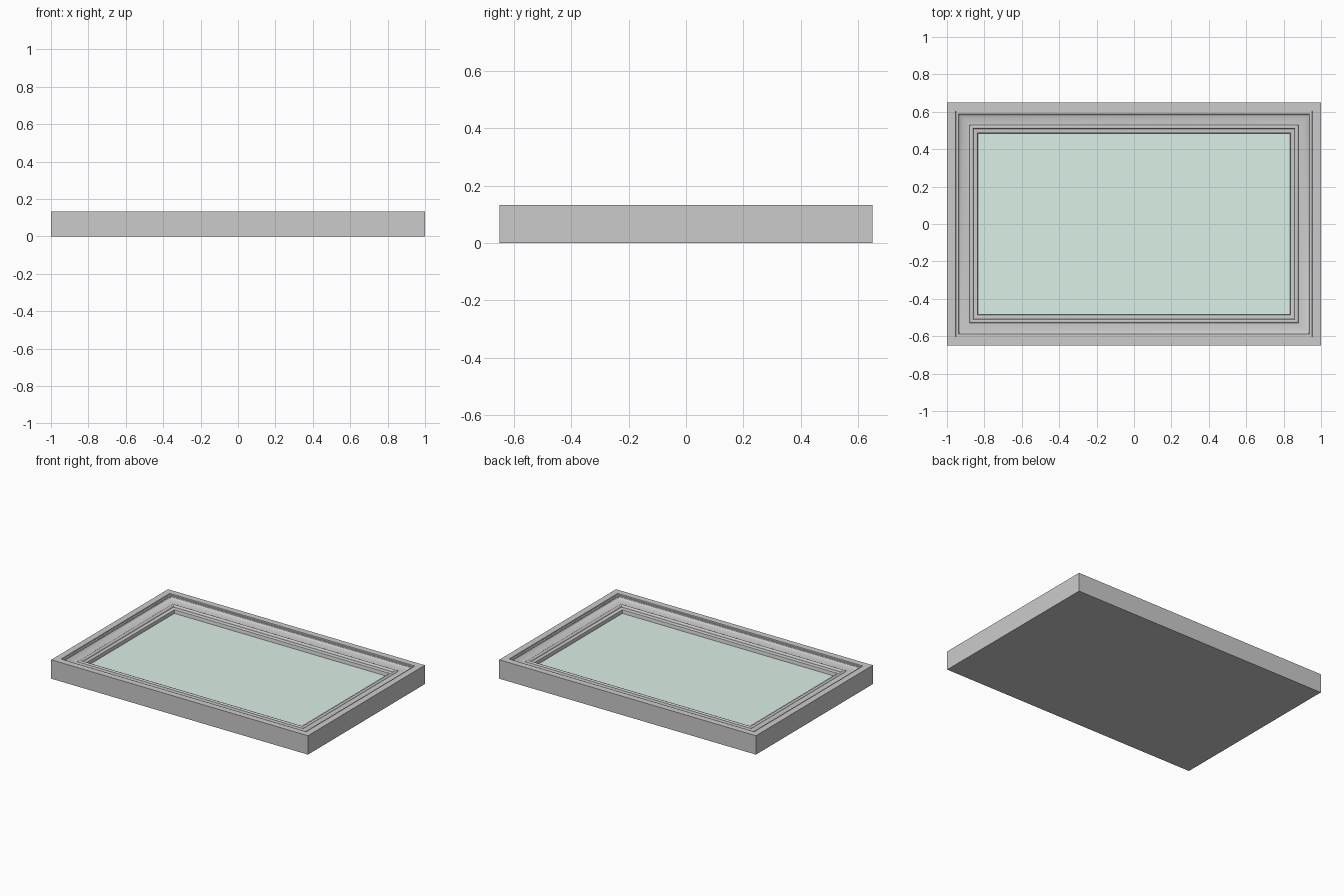
import bpy, bmesh, math

if "Cube" in bpy.data.objects:
    bpy.data.objects.remove(bpy.data.objects["Cube"])

HX, HY = 1.0, 0.65      # outer half sizes
BACK = 0.005            # backing thickness


def finish(bm, name):
    bmesh.ops.recalc_face_normals(bm, faces=bm.faces)
    mesh = bpy.data.meshes.new(name)
    bm.to_mesh(mesh)
    bm.free()
    ob = bpy.data.objects.new(name, mesh)
    bpy.context.collection.objects.link(ob)
    return ob


def slab(name, hx, hy, z0, z1):
    bm = bmesh.new()
    bmesh.ops.create_cube(bm, size=1)
    bmesh.ops.scale(bm, vec=(2 * hx, 2 * hy, z1 - z0), verts=bm.verts)
    bmesh.ops.translate(bm, vec=(0, 0, (z0 + z1) / 2), verts=bm.verts)
    return finish(bm, name)


def arc(cd, cz, rd, rz, a0, a1, n=8):
    return [(cd + rd * math.cos(math.radians(a0 + (a1 - a0) * i / n)),
             cz + rz * math.sin(math.radians(a0 + (a1 - a0) * i / n)))
            for i in range(n + 1)]


# Moulding profile as (inset from outer edge, height)
profile = [(0, BACK), (0, 0.133), (0.045, 0.133), (0.047, 0.126), (0.058, 0.126), (0.06, 0.122)]
profile += arc(0.118, 0.122, 0.056, 0.017, 180, 270)       # cove
profile += arc(0.131, 0.105, 0.010, 0.007, 180, 0, 8)      # bead
profile += [(0.143, 0.100), (0.150, 0.100)]
profile += arc(0.150, 0.092, 0.015, 0.008, 90, 0, 4)       # rounded sight edge
profile += [(0.165, BACK)]

# Mitred frame: one profile copy at each corner, joined into four rails
bm = bmesh.new()
rings = [[bm.verts.new((sx * (HX - d), sy * (HY - d), z)) for d, z in profile]
         for sx, sy in ((-1, -1), (1, -1), (1, 1), (-1, 1))]
n = len(profile)
for i in range(4):
    a, b = rings[i], rings[(i + 1) % 4]
    for j in range(n):
        k = (j + 1) % n
        bm.faces.new((a[j], b[j], b[k], a[k]))
frame = finish(bm, "frame_moulding")
bpy.context.view_layer.objects.active = frame
frame.select_set(True)
bpy.ops.object.shade_smooth_by_angle(angle=math.radians(30))

# Backing board closes the rear
slab("backing_board", HX, HY, 0, BACK)

# Picture panel behind the sight edge
panel = slab("picture_panel", HX - 0.165, HY - 0.165, BACK, 0.07)
mat = bpy.data.materials.new("pale_green")
mat.diffuse_color = (0.71, 0.87, 0.80, 1)
mat.use_nodes = True
mat.node_tree.nodes["Principled BSDF"].inputs["Base Color"].default_value = mat.diffuse_color
panel.data.materials.append(mat)
